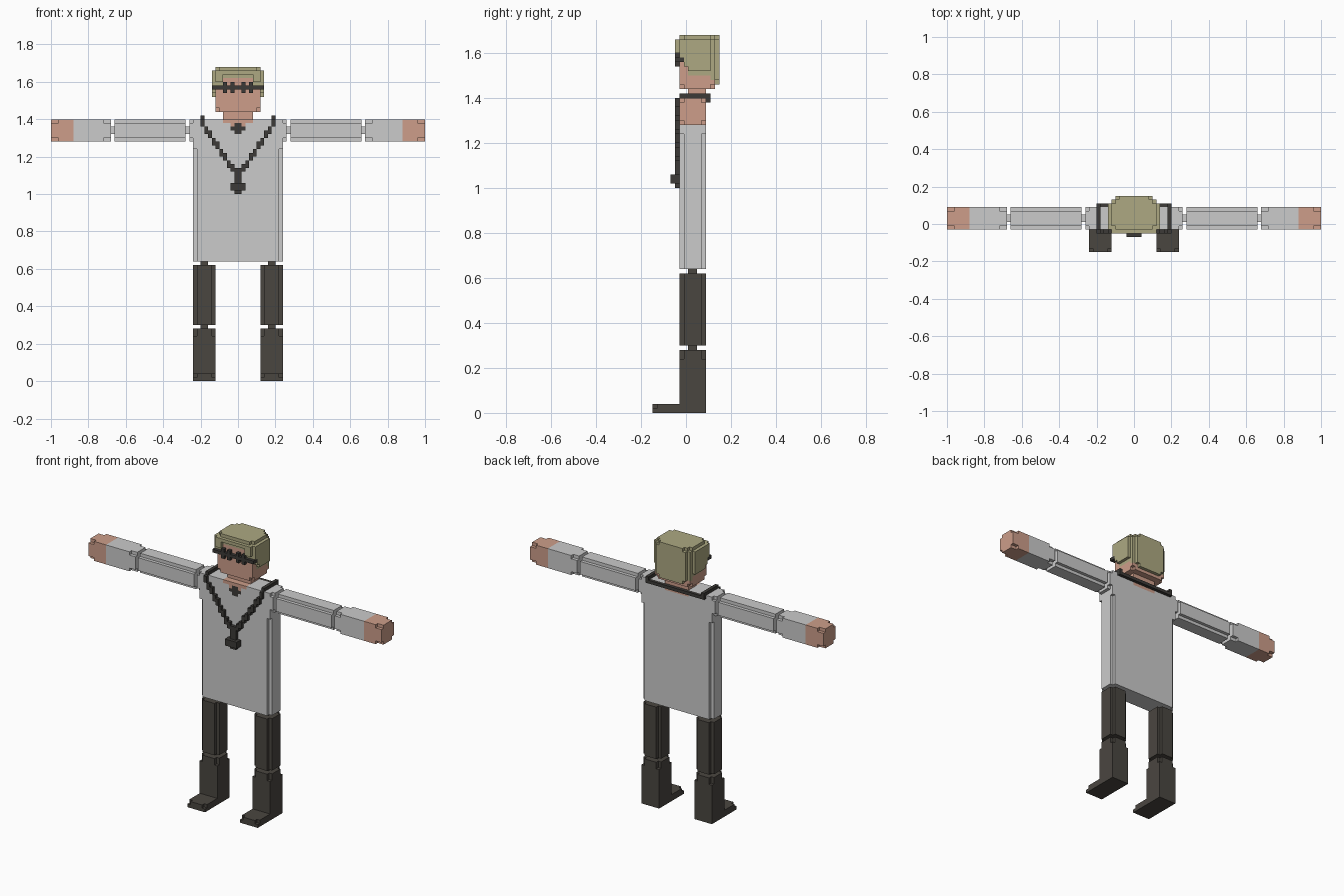
import bpy, bmesh, math
from mathutils import Vector

if "Cube" in bpy.data.objects:
    bpy.data.objects.remove(bpy.data.objects["Cube"])

U = 0.02  # block size

COLOURS = {  # sRGB 0-255
    "shirt_grey": (203, 203, 203),
    "skin": (205, 158, 138),
    "hair_blond": (173, 169, 130),
    "trouser_dark": (74, 70, 64),
    "accessory_dark": (60, 58, 55),
}
MATS = {}
for name, rgb in COLOURS.items():
    m = bpy.data.materials.new(name)
    m.diffuse_color = [((c / 255 + 0.055) / 1.055) ** 2.4 for c in rgb] + [1]
    m.use_nodes = True
    m.node_tree.nodes["Principled BSDF"].inputs["Base Color"].default_value = m.diffuse_color
    MATS[name] = m
SHIRT, SKIN, HAIR, DARK, ACC = COLOURS


class Blocks:
    """A part made from unit blocks; only the outside faces are kept."""

    def __init__(self, name, side=1):
        self.name, self.side, self.cells = name, side, {}

    def box(self, x, y, z, colour, mirror=False):
        """Fill a range with a colour, or carve it when colour is None."""
        for s in ((1, -1) if mirror else (self.side,)):
            x0, x1 = sorted((x[0] * s, x[1] * s))
            for i in range(x0, x1):
                for j in range(*y):
                    for k in range(*z):
                        if colour:
                            self.cells[i, j, k] = colour
                        else:
                            self.cells.pop((i, j, k), None)
        return self

    def chip(self, x, y, z):
        """Carve blocks at the corners of a box; x, y, z = (low, high, depth)."""
        def ends(a):
            return ((a[0], a[0] + a[2]), (a[1] - a[2], a[1]))
        for xr in ends(x):
            for yr in ends(y):
                for zr in ends(z):
                    self.box(xr, yr, zr, None)
        return self

    def build(self):
        bm, verts = bmesh.new(), {}
        used = sorted(set(self.cells.values()))

        def vert(p):
            if p not in verts:
                verts[p] = bm.verts.new((p[0] * U, p[1] * U - U / 2, p[2] * U))
            return verts[p]
        for cell, colour in self.cells.items():
            for axis in range(3):
                for d in (0, 1):
                    n = list(cell)
                    n[axis] += 2 * d - 1
                    if tuple(n) in self.cells:
                        continue
                    quad = []
                    for a, b in ((0, 0), (1, 0), (1, 1), (0, 1)):
                        p = list(cell)
                        p[axis] += d
                        p[(axis + 1) % 3] += a
                        p[(axis + 2) % 3] += b
                        quad.append(vert(tuple(p)))
                    f = bm.faces.new(quad if d else quad[::-1])
                    f.material_index = used.index(colour)
        bmesh.ops.dissolve_limit(bm, angle_limit=math.radians(1), verts=bm.verts[:],
                                 edges=bm.edges[:], delimit={'MATERIAL'})
        me = bpy.data.meshes.new(self.name)
        bm.to_mesh(me)
        bm.free()
        for c in used:
            me.materials.append(MATS[c])
        bpy.context.collection.objects.link(bpy.data.objects.new(self.name, me))


# Torso with notched side edges, shoulder blocks, neckline and collar knot
t = Blocks("torso").box((-12, 12), (-1, 5), (32, 70), SHIRT)
for y in ((-1, 0), (4, 5)):
    t.box((11, 12), y, (32, 62), None, True)
t.box((12, 13), (0, 4), (64, 70), SHIRT, True)
t.box((12, 13), (-1, 5), (65, 69), SHIRT, True)
t.box((-4, 4), (-1, 5), (69, 70), SKIN)
t.box((-2, 2), (-1, 0), (68, 69), SKIN)
t.box((-4, 4), (4, 5), (68, 69), SKIN)
t.box((-2, 2), (-1, 0), (67, 68), ACC)
t.box((-1, 1), (-1, 0), (66, 69), ACC)
t.build()

# Neck and head
Blocks("neck").box((-4, 4), (1, 5), (70, 72), SKIN).build()
h = Blocks("head").box((-12 // 2, 6), (-1, 7), (72, 81), SKIN)
h.chip((-6, 6, 1), (-1, 7, 1), (72, 81, 1))
# Hair: crown, sides, back and fringe
h.box((-6, 6), (-1, 7), (81, 84), HAIR)
h.box((6, 7), (0, 6), (77, 83), HAIR, True)
h.box((6, 7), (1, 6), (76, 77), HAIR, True)
h.box((5, 6), (1, 7), (75, 81), HAIR, True)
h.box((6, 7), (-1, 0), (79, 83), HAIR, True)
h.box((-6, 6), (6, 7), (74, 81), HAIR)
h.box((-4, 4), (7, 8), (73, 84), HAIR)
h.box((4, 5), (7, 8), (74, 83), HAIR, True)
h.box((4, 6), (-2, -1), (80, 83), HAIR, True)
h.box((-4, 4), (-2, -1), (82, 83), HAIR)
h.box((4, 6), (-1, 0), (79, 81), HAIR, True)
h.chip((-6, 6, 1), (-1, 7, 1), (83, 84, 1))
h.build()

# Glasses: two rims, bridge and side pieces
g = Blocks("glasses")
g.box((1, 4), (-2, -1), (77, 80), ACC, True)
g.box((2, 3), (-2, -1), (77, 80), None, True)
g.box((-7, 7), (-2, -1), (78, 79), ACC)
g.box((6, 7), (-1, 0), (78, 79), ACC, True)
g.build()

# Necklace: stepped front strands, shoulder pieces, back strand, pendant
n = Blocks("necklace")
for k in range(9):
    top = round(70 - 1.55 * k)
    n.box((9 - k, 10 - k), (-2, -1), (top - 2, top), ACC, True)
n.box((9, 10), (-1, 6), (70, 71), ACC, True)
n.box((-10, 10), (5, 6), (69, 70), ACC)
n.box((-1, 1), (-2, -1), (50, 57), ACC)
n.box((-2, 2), (-2, -1), (51, 53), ACC)
n.box((-2, 2), (-3, -2), (51, 53), ACC)
n.box((-1, 1), (-3, -2), (51, 53), ACC)
n.build()

# Arms and legs
for label, s in (("left", 1), ("right", -1)):
    a = Blocks(label + "_upper_arm", s).box((14, 33), (-1, 5), (64, 70), SHIRT)
    a.chip((14, 33, 19), (-1, 5, 1), (64, 70, 1))
    a.box((13, 14), (1, 3), (66, 68), SHIRT).box((33, 34), (1, 3), (66, 68), SHIRT)
    a.build()

    f = Blocks(label + "_forearm_and_hand", s).box((34, 44), (-1, 5), (64, 70), SHIRT)
    f.box((44, 50), (-1, 5), (64, 70), SKIN)
    f.chip((34, 50, 2), (-1, 5, 1), (64, 70, 1))
    f.build()

    u = Blocks(label + "_upper_leg", s).box((6, 12), (-1, 5), (15, 31), DARK)
    u.chip((6, 12, 1), (-1, 5, 1), (15, 31, 16))
    u.box((8, 10), (1, 3), (14, 15), DARK).box((8, 10), (1, 3), (31, 32), DARK)
    u.build()

    b = Blocks(label + "_lower_leg_and_foot", s).box((6, 12), (-1, 5), (0, 14), DARK)
    for x in ((6, 7), (11, 12)):
        for y in ((-1, 0), (4, 5)):
            b.box(x, y, (12, 14), None)
    b.box((6, 12), (-7, -1), (0, 2), DARK)
    for x in ((6, 7), (11, 12)):
        b.box(x, (-7, -6), (1, 2), None)
    b.build()
